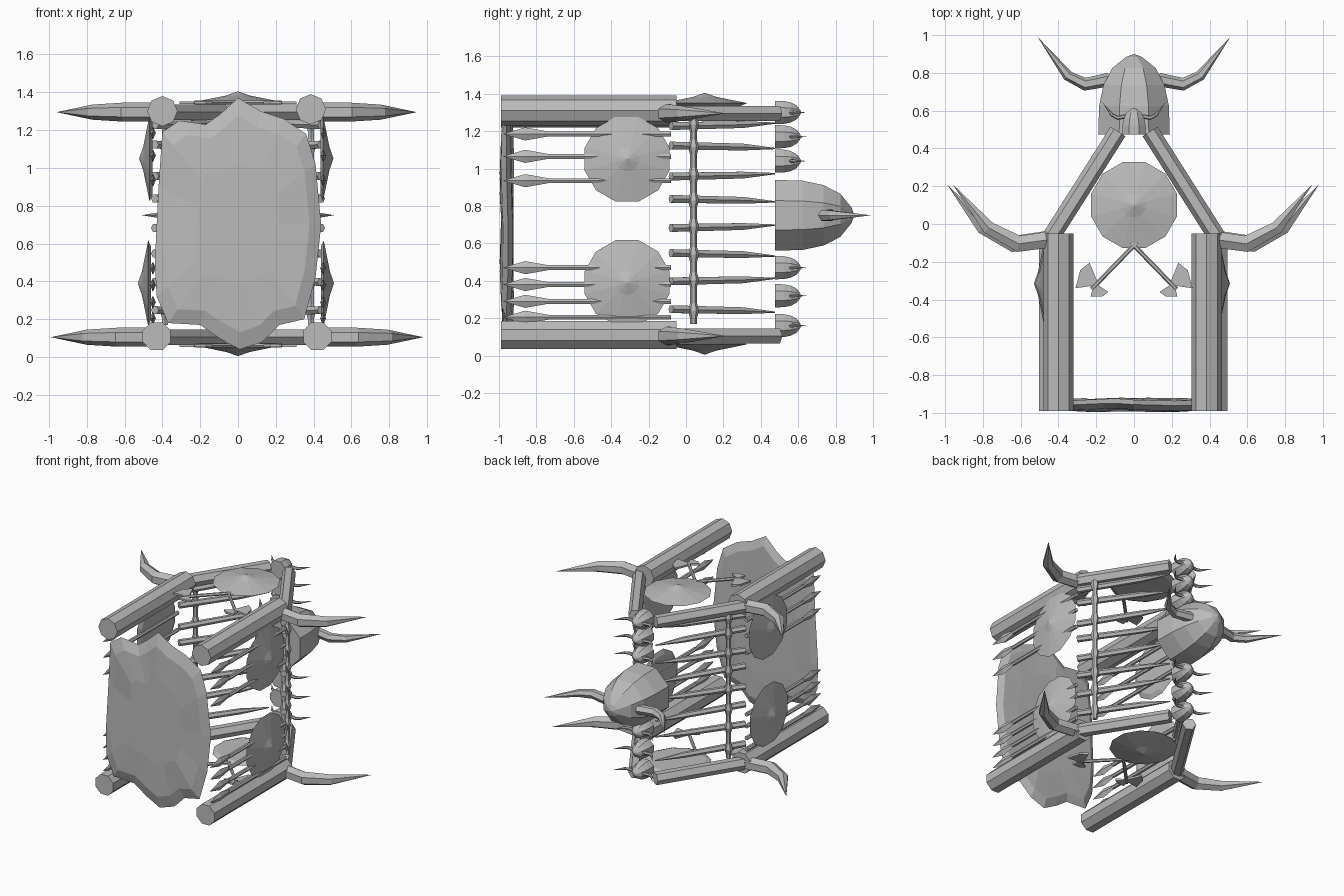
import bpy, bmesh, math
from mathutils import Vector

if "Cube" in bpy.data.objects:
    bpy.data.objects.remove(bpy.data.objects["Cube"])

grey = bpy.data.materials.new("bone_grey")
grey.diffuse_color = (0.5, 0.5, 0.5, 1)
grey.use_nodes = True
grey.node_tree.nodes["Principled BSDF"].inputs["Base Color"].default_value = grey.diffuse_color


def finish(name, bm):
    bmesh.ops.recalc_face_normals(bm, faces=bm.faces)
    me = bpy.data.meshes.new(name)
    bm.to_mesh(me)
    bm.free()
    me.materials.append(grey)
    ob = bpy.data.objects.new(name, me)
    bpy.context.collection.objects.link(ob)
    return ob


def tube(name, path, radii, n=6, turn=0.0, squash=1.0):
    """Faceted tube along a path; a zero radius makes a tip.
    squash scales the sideways (non-z) width."""
    bm = bmesh.new()
    pts = [Vector(p) for p in path]
    rings = []
    for i, (p, r) in enumerate(zip(pts, radii)):
        t = (pts[min(i + 1, len(pts) - 1)] - pts[max(i - 1, 0)]).normalized()
        up = Vector((0, 0, 1)) if abs(t.z) < 0.9 else Vector((1, 0, 0))
        side = t.cross(up).normalized()
        up = side.cross(t)
        if r == 0:
            rings.append([bm.verts.new(p)])
            continue
        ring = []
        for k in range(n):
            a = 2 * math.pi * (k + turn) / n
            ring.append(bm.verts.new(p + side * math.cos(a) * r * squash + up * math.sin(a) * r))
        rings.append(ring)
    for a, b in zip(rings, rings[1:]):
        for k in range(n):
            j = (k + 1) % n
            if len(a) == 1:
                bm.faces.new((a[0], b[j], b[k]))
            elif len(b) == 1:
                bm.faces.new((a[k], a[j], b[0]))
            else:
                bm.faces.new((a[k], a[j], b[j], b[k]))
    for ring in (rings[0], rings[-1]):
        if len(ring) > 2:
            bm.faces.new(ring)
    return finish(name, bm)


def prism(name, outline, z, thick):
    """Flat plate from an xy outline."""
    bm = bmesh.new()
    lo = [bm.verts.new((x, y, z - thick / 2)) for x, y in outline]
    hi = [bm.verts.new((x, y, z + thick / 2)) for x, y in outline]
    bm.faces.new(lo)
    bm.faces.new(hi)
    for k in range(len(lo)):
        j = (k + 1) % len(lo)
        bm.faces.new((lo[k], lo[j], hi[j], hi[k]))
    return finish(name, bm)


def shield(name, apex, axis):
    """Twelve-sided shallow cone with a pointed boss; axis points outward."""
    a, c = Vector(axis), Vector(apex)
    tube(name, [c - a * d for d in (0.07, 0.055, 0.022, 0)], (0.2, 0.235, 0.065, 0), 12, 0.5)


def helmet(name, z, s):
    """Dome opening towards the front, with a pair of curved horns."""
    y0 = 0.475
    ys = (0, 0.15, 0.26, 0.35, 0.41, 0.425)
    rs = (0.205, 0.2, 0.175, 0.125, 0.045, 0)
    tube(name, [(0, y0 + y * s, z) for y in ys], [r * s for r in rs], 8, 0.5)
    for sx in (-1, 1):
        path = [(0.13, 0.29), (0.26, 0.265), (0.35, 0.31), (0.51, 0.515)]
        tube(name + "_horn", [(sx * x * s, y0 + y * s, z) for x, y in path],
             [r * s for r in (0.036, 0.034, 0.028, 0)])


# corner logs with large horns and slanted rear beams
corners = [(-0.40, 1.30, 0), (0.385, 1.31, 0), (-0.43, 0.11, 0.5), (0.42, 0.11, 0.5)]
for x, z, turn in corners:
    s = math.copysign(1, x)
    tube("corner_log", [(x, -0.99, z), (x, -0.05, z)], (0.08, 0.08), 8, turn)
    zb = 1.295 if z > 1 else 0.105
    tube("rear_beam", [(s * 0.44, -0.07, zb), (s * 0.085, 0.49, zb)], (0.047, 0.047), 6)
    horn = [(0.03, -0.08), (0.21, -0.105), (0.37, -0.02), (0.56, 0.21)]
    tube("corner_horn", [(x + s * dx, y, zb) for dx, y in horn], (0.05, 0.05, 0.04, 0), 6, 0.5)

# stretched hide at the front
outline = [(0, 1.37), (-0.10, 1.28), (-0.17, 1.23), (-0.31, 1.25), (-0.40, 1.19),
           (-0.42, 0.9), (-0.44, 0.5), (-0.43, 0.32), (-0.37, 0.18), (-0.2, 0.17),
           (-0.1, 0.1), (0.01, 0.04), (0.13, 0.08), (0.22, 0.17), (0.35, 0.2),
           (0.41, 0.42), (0.44, 0.7), (0.41, 1.02), (0.36, 1.18), (0.24, 1.26), (0.12, 1.3)]
bm = bmesh.new()
rings = []
for scale, y in ((0.6, -0.925), (0.9, -0.93), (1, -0.955), (0.86, -0.982), (0.5, -0.99)):
    rings.append([bm.verts.new((x * scale, y + 0.006 * math.sin(9 * x + 7 * z), 0.7 + (z - 0.7) * scale))
                  for x, z in outline])
for a, b in zip(rings, rings[1:]):
    for k in range(len(a)):
        j = (k + 1) % len(a)
        bm.faces.new((a[k], a[j], b[j], b[k]))
bm.faces.new(rings[0])
bm.faces.new(rings[-1])
finish("front_hide", bm)

# spears, stakes and lashed poles on both sides
stake_heights = (1.235, 1.115, 0.965, 0.83, 0.69, 0.54, 0.405, 0.24)
for s in (-1, 1):
    for z in (1.185, 1.065, 0.935, 0.47, 0.38, 0.29, 0.205):
        x = s * 0.45
        tube("side_spear_shaft", [(x, -0.76, z), (x, -0.08, z)], (0.015, 0.015))
        tube("side_spear_head", [(x, -0.98, z), (x, -0.86, z), (x, -0.73, z)],
             (0, 0.035, 0.012), 4, 0, 0.45)
    for i, z in enumerate(stake_heights):
        dz = 0.008 * (-1) ** i
        tube("rear_stake", [(s * 0.44, -0.08, z - dz), (s * 0.19, 0.3, z), (s * 0.075, 0.475, z + dz)],
             (0.024, 0.021, 0.004))
        tube("lashing", [(s * 0.385, 0.04, z - 0.055), (s * 0.385, 0.04, z),
                         (s * 0.385, 0.04, z + 0.055)], (0.014, 0.03, 0.014))
    tube("upright_pole", [(s * 0.385, 0.04, 0.17), (s * 0.385, 0.04, 1.26)], (0.018, 0.018))

# shields on the sides, top and bottom
for x, z in ((-0.523, 1.05), (0.505, 1.05), (-0.53, 0.39), (0.508, 0.39)):
    shield("side_shield", (x, -0.315, z), (math.copysign(1, x), 0, 0))
shield("top_shield", (0, 0.1, 1.405), (0, 0, 1))
shield("bottom_shield", (0, 0.1, 0.005), (0, 0, -1))

# crossed axes tucked behind the top and bottom shields
for z in (1.345, 0.06):
    for s in (-1, 1):
        tube("axe_handle", [(-s * 0.13, 0.02, z), (s * 0.225, -0.345, z)], (0.012, 0.012))
        prism("axe_blade", [(s * x, y) for x, y in
                            ((0.19, -0.315), (0.235, -0.205), (0.285, -0.245), (0.31, -0.34), (0.205, -0.325))],
              z, 0.014)
        prism("axe_back_blade", [(s * x, y) for x, y in
                                 ((0.21, -0.31), (0.135, -0.36), (0.17, -0.385), (0.23, -0.385))],
              z, 0.014)

# big horned helmet and the column of small ones
helmet("large_helmet", 0.75, 1)
for z in (1.30, 1.17, 1.04, 0.47, 0.32, 0.16):
    helmet("small_helmet", z, 0.33)
